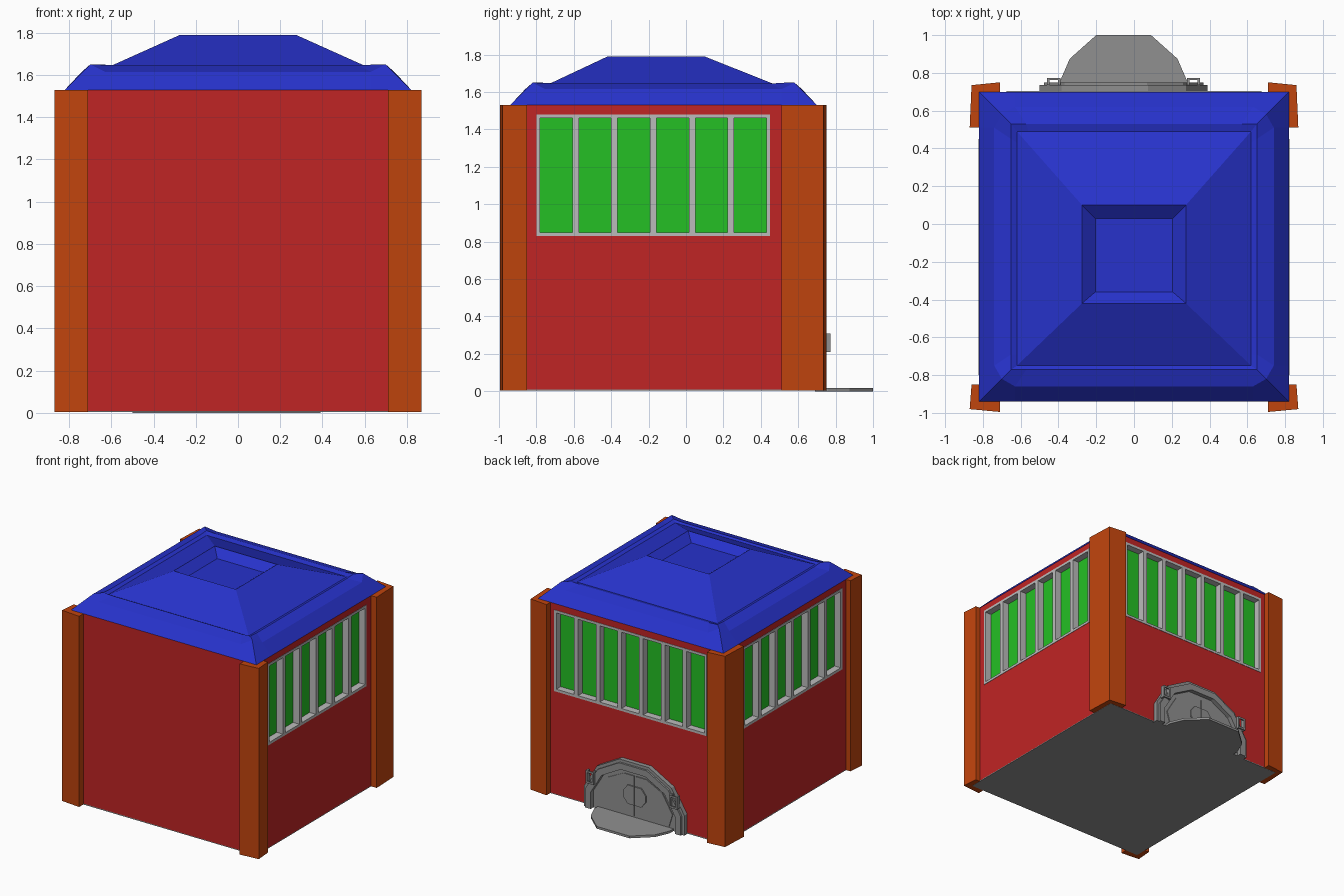
import bpy, bmesh
from math import pi
from mathutils import Matrix, Vector

cube = bpy.data.objects.get("Cube")
if cube:
    bpy.data.objects.remove(cube, do_unlink=True)


def material(name, r, g, b):
    m = bpy.data.materials.new(name)
    m.diffuse_color = (r, g, b, 1)
    m.use_nodes = True
    for node in m.node_tree.nodes:
        if node.type == 'BSDF_PRINCIPLED':
            node.inputs["Base Color"].default_value = (r, g, b, 1)
    return m


RED = material("wall red", .53, .018, .018)
ORANGE = material("post orange", .53, .058, .004)
BLUE = material("roof blue", .02, .032, .6)
GREEN = material("pane green", .018, .53, .018)
SILVER = material("frame light grey", .5, .5, .5)
GREY = material("metal grey", .28, .28, .28)


def finish(name, bm, mat, matrix=None):
    bmesh.ops.recalc_face_normals(bm, faces=bm.faces)
    me = bpy.data.meshes.new(name)
    bm.to_mesh(me)
    bm.free()
    if mat:
        me.materials.append(mat)
    ob = bpy.data.objects.new(name, me)
    bpy.context.scene.collection.objects.link(ob)
    if matrix:
        ob.matrix_world = matrix
    return ob


def add_box(bm, lo, hi):
    lo, hi = Vector(lo), Vector(hi)
    size = Matrix.Diagonal((*(hi - lo), 1))
    bmesh.ops.create_cube(bm, size=1, matrix=Matrix.Translation((lo + hi) / 2) @ size)


def boxes(name, spans, mat, matrix=None):
    bm = bmesh.new()
    for lo, hi in spans:
        add_box(bm, lo, hi)
    return finish(name, bm, mat, matrix)


def prism(name, points, a, b, mat, upright=False):
    """Extrude an outline from a to b, along z, or along y when upright."""
    bm = bmesh.new()
    place = (lambda p, d: (p[0], d, p[1])) if upright else (lambda p, d: (p[0], p[1], d))
    face = bm.faces.new([bm.verts.new(place(p, a)) for p in points])
    new = bmesh.ops.extrude_face_region(bm, geom=[face])["geom"]
    move = Vector(place((0, 0), b - a))
    bmesh.ops.translate(bm, verts=[v for v in new if isinstance(v, bmesh.types.BMVert)], vec=move)
    return finish(name, bm, mat)


# Walls and floor
WX, Y0, Y1, TOP = .82, -.94, .70, 1.53
walls = boxes("walls", [((-WX, Y0, .01), (WX, Y1, TOP))], RED)
boxes("floor", [((-WX, Y0, .004), (WX, Y1, .012))], GREY)

# Corner posts
for side, s in (("left", 1), ("right", -1)):
    front = [(.71, -.85), (.86, -.85), (.87, -.98), (.71, -.995)]
    back = [(.71, .51), (.87, .51), (.86, .735), (.71, .75)]
    for end, outline in (("front", front), ("back", back)):
        prism(f"{end}_{side}_post", [(s * x, y) for x, y in outline], .005, TOP, ORANGE)


# Recessed barred windows, local -y facing out
def window(name, count, width, matrix):
    w, lo, hi, deep, out = width / 2, .83, 1.48, .06, -.003
    cutter = boxes(name + "_cutter", [((-w, -.05, lo), (w, deep, hi))], None, matrix)
    cutter.hide_render = True
    cutter.hide_viewport = True
    cutter.display_type = 'WIRE'
    cut = walls.modifiers.new(name + "_opening", 'BOOLEAN')
    cut.object = cutter
    cut.solver = 'EXACT'
    boxes(name + "_panes", [((-w, deep - .008, lo), (w, deep, hi))], GREEN, matrix)
    rim, bar = .02, .035
    spans = [((-w, out, lo), (w, deep, lo + rim)), ((-w, out, hi - rim), (w, deep, hi)),
             ((-w, out, lo), (-w + rim, deep, hi)), ((w - rim, out, lo), (w, deep, hi))]
    step = (width - 2 * rim + bar) / count
    for i in range(1, count):
        x = -w + rim - bar / 2 + i * step
        spans.append(((x - bar / 2, out, lo + rim), (x + bar / 2, deep, hi - rim)))
    boxes(name + "_frame", spans, SILVER, matrix)


def wall_frame(x, y, angle):
    return Matrix.Translation((x, y, 0)) @ Matrix.Rotation(angle, 4, 'Z')


window("left_window", 6, 1.25, wall_frame(WX, -.175, pi / 2))
window("right_window", 6, 1.25, wall_frame(-WX, -.175, -pi / 2))
window("back_window", 7, 1.35, wall_frame(0, Y1, pi))

# Roof: rings of (half width, front y, back y, height, corner run, corner inset, corner rise)
rings = [(WX, Y0, Y1, TOP, .19, 0, 0),
         (.74, -.86, .62, 1.615, .11, .04, .035),
         (.65, -.77, .53, 1.645, .08, 0, .005),
         (.62, -.75, .49, 1.635, .06, 0, 0),
         (.275, -.42, .10, 1.79, .05, 0, 0),
         (.205, -.36, .03, 1.735, .05, 0, 0)]
bm = bmesh.new()
loops = []
for hx, ya, yb, z, run, inset, rise in rings:
    loop = []
    corners = [Vector(c) for c in ((-hx, ya, z), (hx, ya, z), (hx, yb, z), (-hx, yb, z))]
    for i, c in enumerate(corners):
        before = (corners[i - 1] - c).normalized()
        after = (corners[(i + 1) % 4] - c).normalized()
        tip = c + (before + after) * inset + Vector((0, 0, rise))
        loop += [bm.verts.new(p) for p in (c + before * run, tip, c + after * run)]
    loops.append(loop)
for a, b in zip(loops, loops[1:]):
    for i in range(len(a)):
        j = (i + 1) % len(a)
        bm.faces.new((a[i], a[j], b[j], b[i]))
bm.faces.new(loops[0])
bm.faces.new(loops[-1])
finish("roof", bm, BLUE)

# Back hatch: stepped arch, sunken door leaves, raised centre and handles
CX = -.055
half = [(.445, 0), (.445, .16), (.33, .35), (.13, .46)]


def arch(scale):
    right = [(CX + x * scale, z * scale) for x, z in half]
    return right + [(2 * CX - x, z) for x, z in reversed(right)]


def arch_band(name, outer, inner, y):
    bm = bmesh.new()
    rows = [[bm.verts.new((x, d, z)) for x, z in arch(s)]
            for s, d in ((outer, .69), (outer, y), (inner, y), (inner, .69))]
    for k, a in enumerate(rows):
        b = rows[(k + 1) % 4]
        for i in range(len(a) - 1):
            bm.faces.new((a[i], a[i + 1], b[i + 1], b[i]))
    for i in (0, -1):
        bm.faces.new([r[i] for r in rows])
    finish(name, bm, GREY)


arch_band("hatch_outer_frame", 1, .93, .735)
arch_band("hatch_inner_frame", .95, .84, .75)
prism("hatch_door", arch(.86), .69, .715, GREY, True)
for side, s in (("left", 1), ("right", -1)):
    leaf = [(.008, .03), (.3, .03), (.33, .13), (.24, .28), (.1, .35), (.008, .35)]
    prism(f"{side}_door_leaf", [(CX + s * x, z) for x, z in leaf], .71, .722, GREY, True)
    hub = [(.004, .12), (.06, .12), (.1, .17), (.1, .22), (.06, .27), (.004, .27)]
    prism(f"{side}_door_hub", [(CX + s * x, z) for x, z in hub], .72, .732, GREY, True)
    x = CX + s * .37
    boxes(f"{side}_handle", [((x - .035, .762, .21), (x + .035, .772, .225)),
                             ((x - .035, .762, .295), (x + .035, .772, .31)),
                             ((x - .035, .735, .21), (x - .022, .772, .31)),
                             ((x + .022, .735, .21), (x + .035, .772, .31))], GREY)

# Entrance ramp plate
ramp = [(.335, .69), (.335, .76), (.285, .875), (.145, 1), (-.145, 1), (-.285, .875),
        (-.335, .76), (-.335, .69)]
prism("ramp", [(CX + x, y) for x, y in ramp], 0, .018, GREY)
